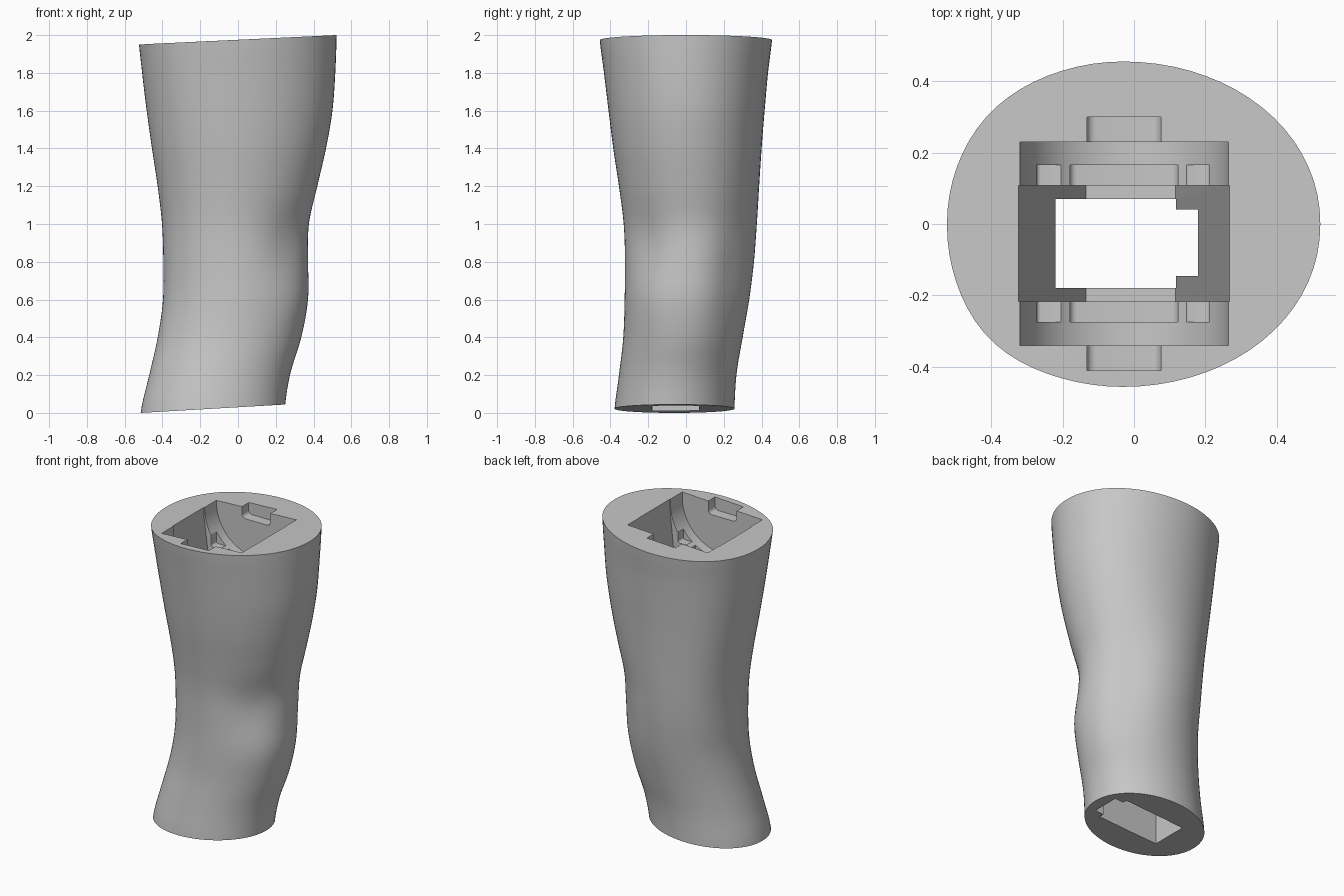
import bpy
import bmesh
from math import pi, sin, cos, exp, radians, copysign

old = bpy.data.objects.get("Cube")
if old:
    bpy.data.objects.remove(old)

grey = bpy.data.materials.new("plain grey")
grey.use_nodes = True
colour = (0.57, 0.57, 0.57, 1)
grey.diffuse_color = colour
grey.node_tree.nodes["Principled BSDF"].inputs["Base Color"].default_value = colour

# Leg outline by height: z, right x, left x, front y, back y
OUTLINE = [
    (0, -.515, .246, -.38, .256), (.2, -.47, .275, -.355, .267),
    (.4, -.425, .335, -.332, .3), (.6, -.397, .37, -.325, .335),
    (.8, -.395, .372, -.323, .36), (1, -.402, .376, -.33, .375),
    (1.2, -.425, .42, -.355, .387), (1.4, -.455, .466, -.385, .4),
    (1.6, -.483, .5, -.41, .416), (1.8, -.507, .515, -.434, .434),
    (2, -.527, .522, -.458, .457),
]


def outline(z):
    """Smooth interpolation of the outline at a height."""
    last = len(OUTLINE) - 1
    i = max(0, min(last - 1, int(z * 5)))
    t = z * 5 - i
    a, b, c, d = (OUTLINE[max(0, min(last, i + k))] for k in (-1, 0, 1, 2))
    return [b[k] + t / 2 * (c[k] - a[k] + t * (2 * a[k] - 5 * b[k] + 4 * c[k] - d[k]
            + t * (3 * (b[k] - c[k]) + d[k] - a[k]))) for k in range(1, 5)]


def hollow(angle, z, at, height, spread, tall):
    turn = (angle - radians(at) + pi) % (2 * pi) - pi
    return exp(-(turn / spread) ** 2 - ((z - height) / tall) ** 2)


def leg_point(angle, f):
    """Point on the skin; both end planes tilt along x."""
    x = 0
    for _ in range(4):
        low, high = .058 * (x + .515), 1.95 + .048 * (x + .525)
        z = low + (high - low) * f
        x0, x1, y0, y1 = outline(z)
        # egg section: widest point sits toward the right side
        mid = (x0 + x1) / 2 - .015 * z
        x = mid + (x1 - mid if cos(angle) > 0 else mid - x0) * cos(angle)
    y = (y0 + y1) / 2 + (y1 - y0) / 2 * copysign(abs(sin(angle)) ** .97, sin(angle))
    # hollows around the kneecap and behind the knee, fuller right and upper sides
    scale = (1 - .055 * hollow(angle, z, -42, .9, .4, .17)
             - .065 * hollow(angle, z, 45, .75, .4, .35)
             + .025 * hollow(angle, z, -35, .6, .4, .18)
             + .035 * hollow(angle, z, 135, 1.3, .4, .7)
             + .03 * hollow(angle, z, -135, 2, .4, .6))
    return x * scale, y * scale, z


def finish(name, bm):
    bmesh.ops.recalc_face_normals(bm, faces=bm.faces)
    mesh = bpy.data.meshes.new(name)
    bm.to_mesh(mesh)
    bm.free()
    obj = bpy.data.objects.new(name, mesh)
    bpy.context.collection.objects.link(obj)
    return obj


def loft(name, rings):
    """Skin closed rings of points and cap both ends."""
    bm = bmesh.new()
    loops = [[bm.verts.new(p) for p in ring] for ring in rings]
    n = len(loops[0])
    for lower, upper in zip(loops, loops[1:]):
        for i in range(n):
            j = (i + 1) % n
            bm.faces.new((lower[i], lower[j], upper[j], upper[i]))
    bm.faces.new(loops[0])
    bm.faces.new(loops[-1])
    return finish(name, bm)


def rect(x0, x1, y0, y1, z):
    return [(x0, y0, z), (x1, y0, z), (x1, y1, z), (x0, y1, z)]


def box(name, x0, x1, y0, y1, z0, z1, round_bottom=0):
    obj = loft(name, [rect(x0, x1, y0, y1, z) for z in (z0, z1)])
    if round_bottom:
        bm = bmesh.new()
        bm.from_mesh(obj.data)
        edges = [e for e in bm.edges if all(v.co.z < z0 + .001 for v in e.verts)
                 and abs(e.verts[0].co.x - e.verts[1].co.x) < .001]
        bmesh.ops.bevel(bm, geom=edges, offset=round_bottom, segments=4,
                        profile=.5, affect='EDGES')
        bm.to_mesh(obj.data)
        bm.free()
    return obj


# Outer leg skin
SIDES, ROWS = 72, 48
leg = loft("leg_shell", [[leg_point(2 * pi * i / SIDES, r / ROWS) for i in range(SIDES)]
                         for r in range(ROWS + 1)])
leg.data.materials.append(grey)

# Joint socket: round-bottomed pocket across the top
MID_X, MID_Y, RADIUS, RIM = -.027, -.055, .292, 1.95
arc = [(MID_X + RADIUS * cos(pi + pi * i / 32), RIM + RADIUS * sin(pi + pi * i / 32))
       for i in range(33)]
arc += [(MID_X + RADIUS, 2.2), (MID_X - RADIUS, 2.2)]
cutters = [loft("socket_cutter", [[(x, y, z) for x, z in arc]
                                  for y in (MID_Y - .285, MID_Y + .285)])]

# Central shaft narrowing downward, then the open bottom passage
cutters.append(loft("shaft_cutter", [
    rect(-.135, .116, -.217, .108, .45),
    rect(-.324, .267, -.217, .108, 1.9),
    rect(-.324, .267, -.217, .108, 2.2)]))
cutters.append(box("passage_cutter", -.22, .118, -.18, .07, -.2, 1.3))
cutters.append(box("passage_notch_cutter", .1, .18, -.145, .04, -.2, 1.3))
cutters.append(box("passage_mouth_cutter", -.32, .1, -.178, .068, -.2, .35))

# Mirrored recesses in both socket cheeks
for side in (-1, 1):
    def cheek(name, x0, x1, inner, outer, z0, rounding):
        a, b = sorted((MID_Y + side * inner, MID_Y + side * outer))
        cutters.append(box(name, x0, x1, a, b, z0, 2.2, rounding))

    cheek("rim_notch_cutter", -.132, .075, .27, .355, 1.895, .025)
    cheek("long_slot_cutter", -.18, .123, .15, .22, 1.625, .02)
    cheek("right_slot_cutter", -.273, -.2, .15, .22, 1.715, .012)
    cheek("left_slot_cutter", .14, .212, .15, .22, 1.715, .012)

for cutter in cutters:
    cutter.hide_render = True
    mod = leg.modifiers.new(cutter.name, 'BOOLEAN')
    mod.operation = 'DIFFERENCE'
    mod.solver = 'EXACT'
    mod.object = cutter

# Bake the cuts and drop the helpers
graph = bpy.context.evaluated_depsgraph_get()
baked = bpy.data.meshes.new_from_object(leg.evaluated_get(graph))
leg.modifiers.clear()
leg.data = baked
for cutter in cutters:
    bpy.data.objects.remove(cutter)

bpy.ops.object.select_all(action='DESELECT')
leg.select_set(True)
bpy.context.view_layer.objects.active = leg
bpy.ops.object.shade_smooth_by_angle(angle=radians(30))
